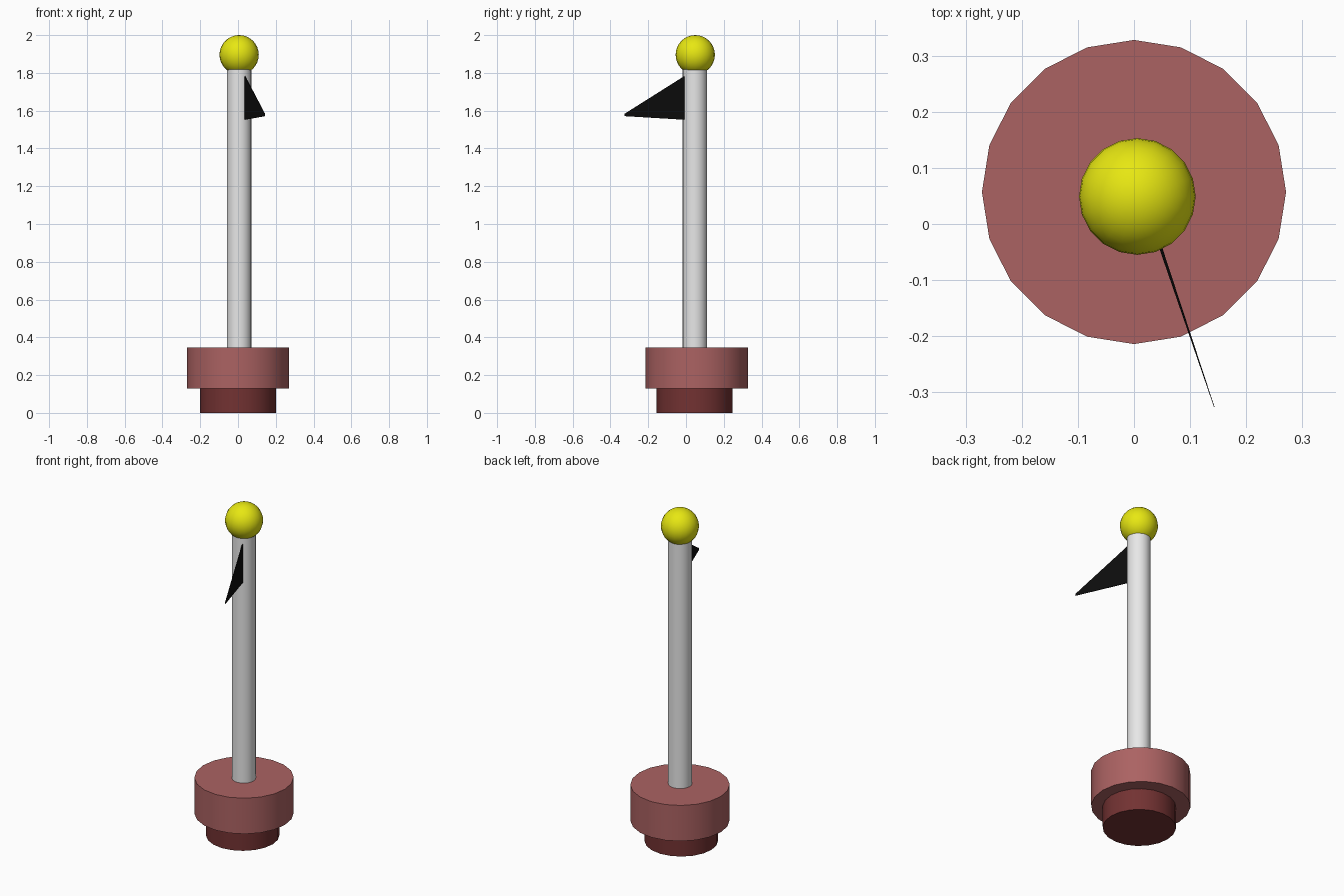
import bpy
import bmesh
import math
from mathutils import Vector

cube = bpy.data.objects.get("Cube")
if cube:
    bpy.data.objects.remove(cube, do_unlink=True)


def material(name, r, g, b):
    mat = bpy.data.materials.new(name)
    mat.use_nodes = True
    mat.diffuse_color = (r, g, b, 1)
    bsdf = next(n for n in mat.node_tree.nodes if n.type == "BSDF_PRINCIPLED")
    bsdf.inputs["Base Color"].default_value = (r, g, b, 1)
    return mat


def finish(obj, name, mat):
    obj.name = obj.data.name = name
    obj.data.materials.append(mat)


def cylinder(name, x, y, radius, bottom, top, mat):
    bpy.ops.mesh.primitive_cylinder_add(
        vertices=20, radius=radius, depth=top - bottom,
        location=(x, y, (bottom + top) / 2))
    finish(bpy.context.object, name, mat)
    bpy.ops.object.shade_smooth_by_angle(angle=math.radians(30))


dark_red = material("dark red", 0.17, 0.032, 0.032)
dusty_red = material("dusty red", 0.41, 0.123, 0.123)
white = material("off white", 0.8, 0.8, 0.8)
yellow = material("yellow", 0.8, 0.8, 0.006)
black = material("black", 0.004, 0.004, 0.004)

# Stepped base and pole
cylinder("base_foot", 0, 0.045, 0.2, 0, 0.135, dark_red)
cylinder("base_disc", 0, 0.057, 0.271, 0.13, 0.345, dusty_red)
cylinder("pole", 0.006, 0.047, 0.065, 0.33, 1.85, white)

# Ball finial
bpy.ops.mesh.primitive_uv_sphere_add(
    segments=20, ring_count=16, radius=0.104, location=(0.006, 0.049, 1.896))
finish(bpy.context.object, "finial_ball", yellow)
bpy.ops.object.shade_smooth_by_angle(angle=math.radians(40))

# Thin pennant, tapering in height and thickness towards its tip
root, tip = Vector((0.036, -0.008, 0)), Vector((0.143, -0.326, 0))
side = (tip - root).normalized().cross(Vector((0, 0, 1)))
bm = bmesh.new()
for point, low, high, half in ((root, 1.552, 1.783, 0.003),
                               (tip, 1.571, 1.583, 0.0005)):
    for z in (low, high):
        for sign in (-1, 1):
            bm.verts.new(point + side * half * sign + Vector((0, 0, z)))
bmesh.ops.convex_hull(bm, input=bm.verts)
bmesh.ops.recalc_face_normals(bm, faces=bm.faces)
mesh = bpy.data.meshes.new("pennant")
bm.to_mesh(mesh)
bm.free()
pennant = bpy.data.objects.new("pennant", mesh)
bpy.context.collection.objects.link(pennant)
finish(pennant, "pennant", black)
